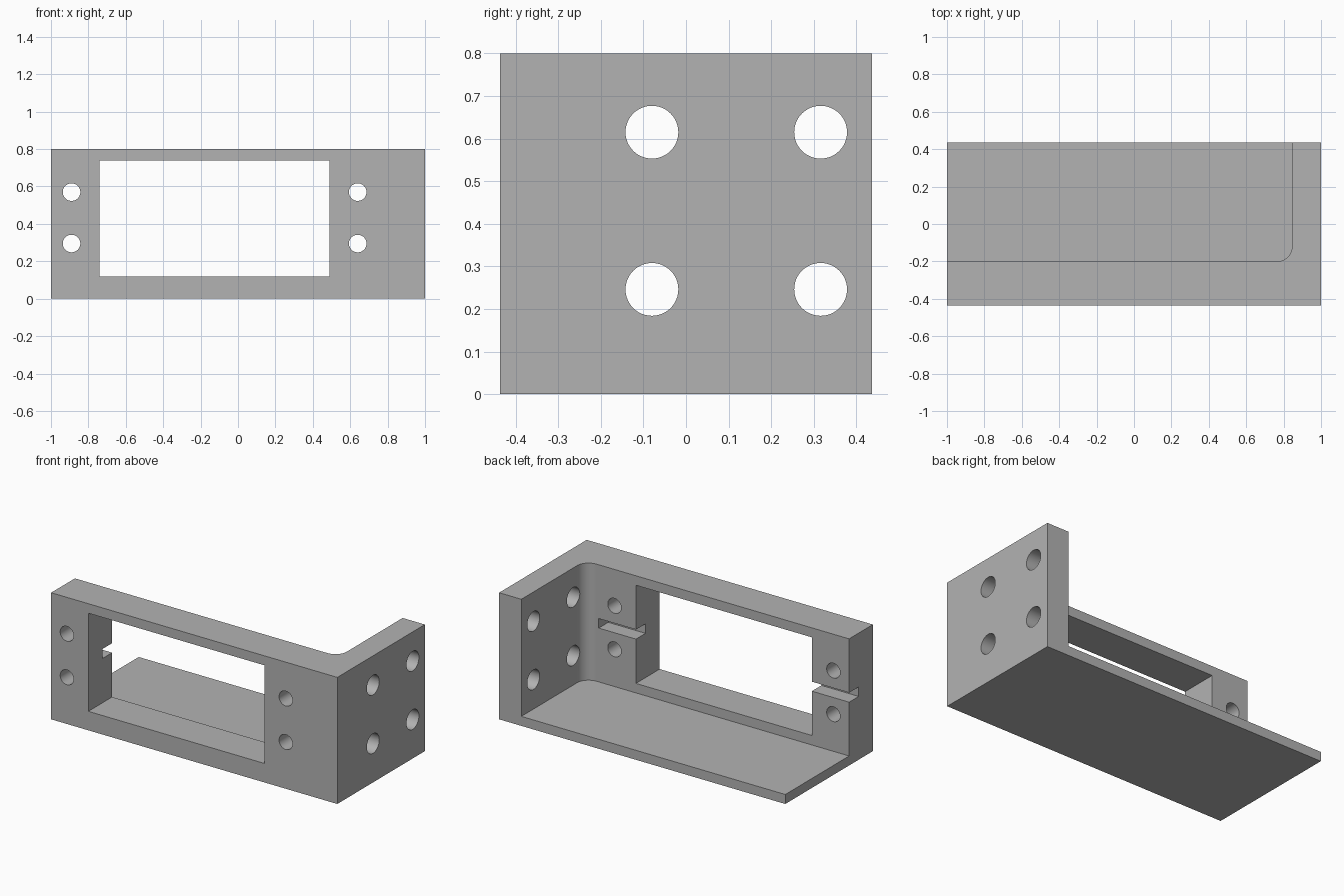
import bpy, bmesh, math
from mathutils import Matrix, Vector

old = bpy.data.objects.get("Cube")
if old:
    bpy.data.objects.remove(old, do_unlink=True)

D, H = 0.437, 0.8          # half depth, height
WALL_Y, FLANGE_X = -0.2, 0.845   # inner faces of front wall and side flange
FLOOR, FILLET = 0.06, 0.08

grey = bpy.data.materials.new("plain grey")
grey.use_nodes = True
colour = (0.45, 0.45, 0.45, 1)
grey.diffuse_color = colour
grey.node_tree.nodes["Principled BSDF"].inputs["Base Color"].default_value = colour


def add(name, bm):
    bmesh.ops.recalc_face_normals(bm, faces=bm.faces[:])
    mesh = bpy.data.meshes.new(name)
    bm.to_mesh(mesh)
    bm.free()
    ob = bpy.data.objects.new(name, mesh)
    bpy.context.collection.objects.link(ob)
    mesh.materials.append(grey)
    return ob


def box(name, lo, hi):
    lo, hi = Vector(lo), Vector(hi)
    bm = bmesh.new()
    bmesh.ops.create_cube(bm, size=1, matrix=Matrix.Translation((lo + hi) / 2)
                          @ Matrix.Diagonal((*(hi - lo), 1)))
    return add(name, bm)


def drill(name, centre, radius, axis):
    bm = bmesh.new()
    bmesh.ops.create_cone(bm, cap_ends=True, segments=48, radius1=radius, radius2=radius,
                          depth=0.6, matrix=Matrix.Translation(centre)
                          @ Matrix.Rotation(math.pi / 2, 4, axis))
    return add(name, bm)


def pocket():
    # Open interior with one rounded inner corner
    pts = [(-1.2, 0.7), (-1.2, WALL_Y)]
    for i in range(17):
        a = -math.pi / 2 * (1 - i / 16)
        pts.append((FLANGE_X - FILLET + FILLET * math.cos(a),
                    WALL_Y + FILLET + FILLET * math.sin(a)))
    pts.append((FLANGE_X, 0.7))
    bm = bmesh.new()
    face = bm.faces.new([bm.verts.new((x, y, FLOOR)) for x, y in pts])
    top = bmesh.ops.extrude_face_region(bm, geom=[face])["geom"]
    bmesh.ops.translate(bm, vec=(0, 0, 1),
                        verts=[v for v in top if isinstance(v, bmesh.types.BMVert)])
    return add("pocket_cutter", bm)


# Solid block that is cut into the bracket
bracket = box("mounting_bracket", (-1, -D, 0), (1, D, H))

# Interior, front window and the two wire slots
cutters = [
    pocket(),
    box("window_cutter", (-0.74, -0.7, 0.12), (0.49, 0, 0.74)),
    box("right_slot_cutter", (-1.1, -0.295, 0.4), (-0.6, -0.1, 0.46)),
    box("left_slot_cutter", (0.4, -0.295, 0.4), (0.75, -0.1, 0.46)),
]
# Front screw holes
for x in (-0.89, 0.64):
    for z in (0.295, 0.57):
        cutters.append(drill("front_hole_cutter", (x, -0.35, z), 0.047, 'X'))
# Flange bolt holes
for y in (-0.08, 0.316):
    for z in (0.246, 0.615):
        cutters.append(drill("flange_hole_cutter", (0.95, y, z), 0.062, 'Y'))

bpy.ops.object.select_all(action='DESELECT')
bpy.context.view_layer.objects.active = bracket
bracket.select_set(True)
for cutter in cutters:
    cutter.hide_render = True
    mod = bracket.modifiers.new("cut", 'BOOLEAN')
    mod.operation, mod.solver, mod.object = 'DIFFERENCE', 'EXACT', cutter
    bpy.ops.object.modifier_apply(modifier=mod.name)
    bpy.data.objects.remove(cutter, do_unlink=True)

bpy.ops.object.shade_smooth_by_angle(angle=math.radians(30))
